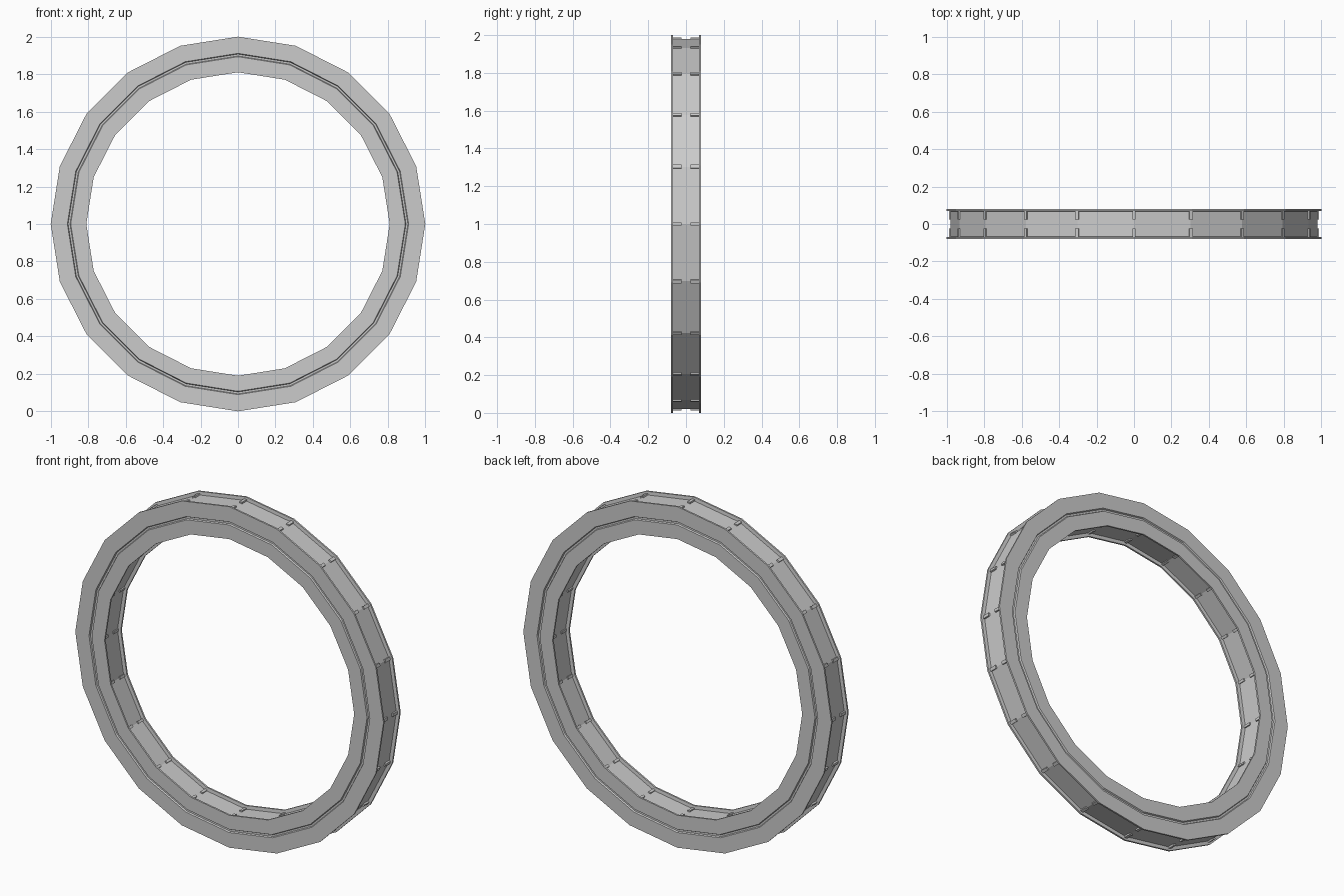
import bpy, bmesh, math
from mathutils import Vector

if "Cube" in bpy.data.objects:
    bpy.data.objects.remove(bpy.data.objects["Cube"])

SIDES = 20
STEP = 2 * math.pi / SIDES


def place(r, y, a):
    return Vector((r * math.cos(a), y, 1 + r * math.sin(a)))


def finish(bm, name):
    bmesh.ops.recalc_face_normals(bm, faces=bm.faces)
    mesh = bpy.data.meshes.new(name)
    bm.to_mesh(mesh)
    bm.free()
    obj = bpy.data.objects.new(name, mesh)
    bpy.context.collection.objects.link(obj)
    return obj


# Ring: closed (radius, y) cross-section revolved in 20 flat sides.
# Thin raised flanges front and back, sunken bands between, shallow face groove.
half = [(0.83, -0.068), (0.81, -0.07), (0.81, -0.08), (0.893, -0.08),
        (0.897, -0.072), (0.907, -0.072), (0.911, -0.08),
        (1.0, -0.08), (1.0, -0.07), (0.98, -0.068)]
profile = half + [(r, -y) for r, y in reversed(half)]

bm = bmesh.new()
rings = [[bm.verts.new(place(r, y, i * STEP)) for r, y in profile]
         for i in range(SIDES)]
n = len(profile)
for i in range(SIDES):
    a, b = rings[i], rings[(i + 1) % SIDES]
    for j in range(n):
        k = (j + 1) % n
        bm.faces.new((a[j], a[k], b[k], b[j]))
finish(bm, "ring_body")


# Short paired ribs at every corner of the outer and inner bands
def ribs(name, r0, r1):
    bm = bmesh.new()
    for i in range(SIDES):
        for y0, y1 in ((-0.069, -0.025), (0.025, 0.069)):
            w = 0.009
            v = [bm.verts.new(place(r, y, i * STEP + s * w))
                 for r in (r0, r1) for y, s in ((y0, -1), (y0, 1), (y1, 1), (y1, -1))]
            for f in ((0, 1, 2, 3), (4, 5, 6, 7), (0, 1, 5, 4),
                      (1, 2, 6, 5), (2, 3, 7, 6), (3, 0, 4, 7)):
                bm.faces.new([v[q] for q in f])
    finish(bm, name)


ribs("outer_ribs", 0.97, 0.988)
ribs("inner_ribs", 0.822, 0.84)
